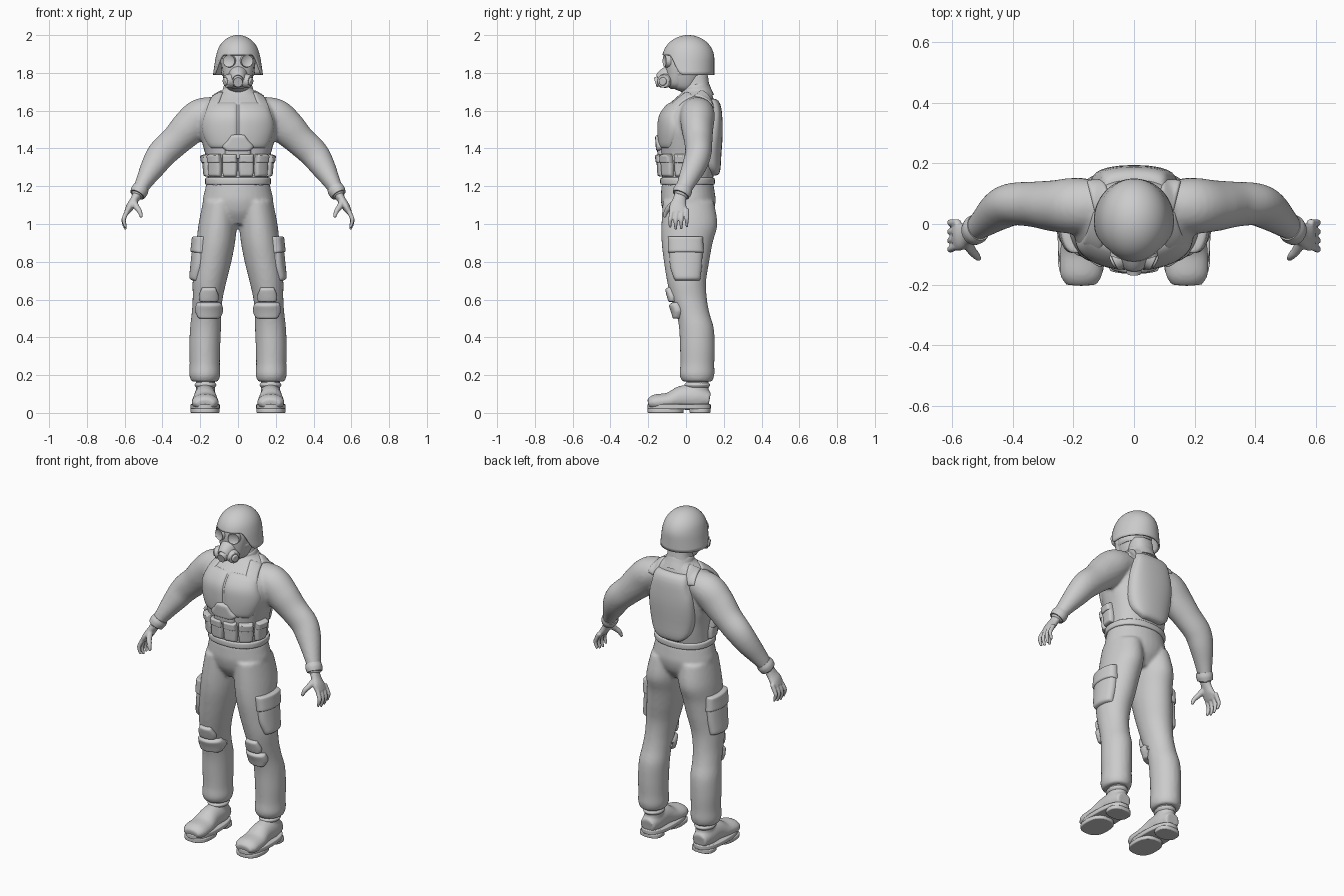
import bpy, bmesh, math
from mathutils import Vector, Matrix
from mathutils.bvhtree import BVHTree

if "Cube" in bpy.data.objects:
    bpy.data.objects.remove(bpy.data.objects["Cube"])

grey = bpy.data.materials.new("plain_grey")
grey.use_nodes = True
grey.diffuse_color = (.6, .6, .6, 1)
grey.node_tree.nodes["Principled BSDF"].inputs["Base Color"].default_value = grey.diffuse_color
X, Z = Vector((1, 0, 0)), Vector((0, 0, 1))


def sample(rows, t):
    """Smooth interpolation through rows of numbers, t from 0 to 1."""
    s = t * (len(rows) - 1)
    i = min(int(s), len(rows) - 2)
    f = s - i
    p0, p1, p2, p3 = (rows[max(0, min(len(rows) - 1, i + k))] for k in (-1, 0, 1, 2))
    return [b + f / 2 * (c - a + f * (2 * a - 5 * b + 4 * c - d + f * (3 * (b - c) + d - a)))
            for a, b, c, d in zip(p0, p1, p2, p3)]


def loft(bm, rows, flat=False, power=1, sides=32, steps=5):
    """Closed tube through rows of (x, y, z, side radius, depth radius)."""
    count = steps * (len(rows) - 1) if steps > 1 else len(rows) - 1
    pts = [sample(rows, k / count) for k in range(count + 1)]
    rings = []
    for k, p in enumerate(pts):
        t = Vector(pts[min(k + 1, count)][:3]) - Vector(pts[max(k - 1, 0)][:3])
        t = Z if flat else t.normalized()
        a = (X - t * X.dot(t)).normalized()
        b = t.cross(a)
        ring = []
        for j in range(sides):
            q = math.tau * j / sides
            c, s = math.cos(q), math.sin(q)
            c, s = math.copysign(abs(c) ** power, c), math.copysign(abs(s) ** power, s)
            ring.append(bm.verts.new(Vector(p[:3]) + a * c * p[3] + b * s * p[4]))
        rings.append(ring)
    for r0, r1 in zip(rings, rings[1:]):
        for j in range(sides):
            bm.faces.new((r0[j], r0[j - 1], r1[j - 1], r1[j]))
    bm.faces.new(rings[0])
    bm.faces.new(rings[-1])


def finish(name, bm, mirror=False, voxel=0, smooth=4, bevel=0):
    bmesh.ops.recalc_face_normals(bm, faces=bm.faces)
    mesh = bpy.data.meshes.new(name)
    bm.to_mesh(mesh)
    bm.free()
    ob = bpy.data.objects.new(name, mesh)
    bpy.context.collection.objects.link(ob)
    mesh.materials.append(grey)
    if bevel:
        m = ob.modifiers.new("bevel", "BEVEL")
        m.width, m.segments = bevel, 3
    if mirror:
        m = ob.modifiers.new("mirror", "MIRROR")
        m.use_mirror_merge = False
    if voxel:
        m = ob.modifiers.new("merge", "REMESH")
        m.mode, m.voxel_size, m.use_smooth_shade = "VOXEL", voxel, True
        m = ob.modifiers.new("soften", "SMOOTH")
        m.factor, m.iterations = .5, smooth
    bpy.ops.object.select_all(action="DESELECT")
    ob.select_set(True)
    bpy.context.view_layer.objects.active = ob
    bpy.ops.object.shade_smooth_by_angle(angle=math.radians(40))
    return ob


def tube(name, rows, mirror=False, bevel=0, **kw):
    bm = bmesh.new()
    loft(bm, rows, **kw)
    return finish(name, bm, mirror, bevel=bevel)


def plate(name, target, centre, d, profile, h, mirror=True, n=20):
    """Padded panel laid on a surface; profile rows are (up, near side, far side)."""
    tree = BVHTree.FromObject(target, bpy.context.evaluated_depsgraph_get())
    d = Vector(d).normalized()
    u = Z.cross(d).normalized()
    v = d.cross(u)
    bm = bmesh.new()
    grid = []
    for i in range(n + 1):
        a = math.sin(math.pi * (i / n - .5))
        up, near, far = sample(profile, (a + 1) / 2)
        row = []
        for j in range(n + 1):
            b = math.sin(math.pi * (j / n - .5))
            p = Vector(centre) + v * up + u * (near + (far - near) * (b + 1) / 2)
            hit, normal = tree.ray_cast(p + d, -d)[:2]
            if hit is None:
                hit, normal = tree.find_nearest(p)[:2]
            lift = h * (1 - abs(a) ** 10) * (1 - abs(b) ** 10) - .004
            row.append(bm.verts.new(hit + normal * lift))
        grid.append(row)
    for r0, r1 in zip(grid, grid[1:]):
        for j in range(n):
            bm.faces.new((r0[j], r0[j + 1], r1[j + 1], r1[j]))
    return finish(name, bm, mirror)


def disc(bm, centre, axis, radius, depth, tip):
    turn = Vector(axis).to_track_quat("Z", "Y").to_matrix().to_4x4()
    bmesh.ops.create_cone(bm, cap_ends=True, segments=28, radius1=radius, radius2=tip,
                          depth=depth, matrix=Matrix.Translation(centre) @ turn)


# Shirt: torso, neck and sleeves merged into one soft surface
bm = bmesh.new()
loft(bm, [(0, .005, 1.2, .16, .13), (0, .01, 1.28, .162, .14), (0, .01, 1.36, .172, .145),
          (0, .01, 1.43, .19, .15), (0, .01, 1.5, .205, .153), (0, .012, 1.57, .2, .148),
          (0, .03, 1.63, .175, .125), (0, .05, 1.68, .125, .09), (0, .058, 1.72, .075, .068),
          (0, .05, 1.8, .065, .065)], flat=True, power=.85)
for s in (1, -1):
    loft(bm, [(s * x, y, z, a, b) for x, y, z, a, b in (
        (.1, .06, 1.61, .065, .08), (.19, .06, 1.575, .093, .092), (.26, .06, 1.51, .095, .085),
        (.33, .065, 1.44, .082, .075), (.4, .065, 1.375, .078, .07), (.445, .045, 1.31, .068, .065),
        (.49, .01, 1.235, .049, .052), (.52, -.015, 1.18, .037, .042), (.535, -.03, 1.145, .034, .04))])
shirt = finish("shirt", bm, voxel=.01)

# Trousers: hips and legs merged
bm = bmesh.new()
loft(bm, [(0, .01, 1, .1, .09), (0, .012, 1.06, .17, .13), (0, .012, 1.12, .187, .145),
          (0, .01, 1.17, .178, .142), (0, .008, 1.22, .166, .136)], flat=True)
for s in (1, -1):
    loft(bm, [(s * x, y, z, a, b) for x, y, z, a, b in (
        (.095, .012, 1.12, .09, .135), (.107, .018, 1, .102, .148), (.118, .006, .9, .102, .135),
        (.133, .003, .8, .098, .12), (.15, .003, .7, .09, .104), (.16, .015, .61, .08, .095),
        (.167, .036, .53, .078, .088), (.172, .055, .45, .082, .092), (.176, .06, .35, .082, .092),
        (.176, .06, .26, .08, .09), (.176, .058, .2, .082, .092), (.176, .06, .165, .07, .078))], flat=True)
trousers = finish("trousers", bm, voxel=.01)

# Hands with curled fingers and thumb
bm = bmesh.new()
loft(bm, [(.53, -.027, 1.16, .026, .032), (.55, -.035, 1.125, .022, .036),
          (.572, -.042, 1.09, .021, .046), (.59, -.042, 1.06, .014, .044)])
for i in range(4):
    y, drop = -.08 + .028 * i, .01 * abs(i - 1.3)
    loft(bm, [(.58, y * .9, 1.08, .013, .013), (.6, y, 1.04, .012, .012),
              (.605, y * 1.05, 1.005 + drop, .011, .011), (.594, y * 1.05, .968 + drop, .007, .007)], sides=12)
loft(bm, [(.555, -.05, 1.12, .02, .02), (.537, -.085, 1.09, .016, .016),
          (.52, -.105, 1.065, .013, .013), (.511, -.115, 1.035, .008, .008)], sides=12)
finish("hands", bm, mirror=True, voxel=.005, smooth=2)
tube("glove_cuffs", [(.512, -.01, 1.193, .042, .046), (.522, -.018, 1.175, .046, .05),
                     (.533, -.027, 1.155, .041, .046)], mirror=True)

# Boots
bm = bmesh.new()
loft(bm, [(.174, .125, .07, .045, .04), (.174, .06, .08, .058, .066), (.174, -.02, .08, .06, .064),
          (.174, -.09, .062, .07, .046), (.174, -.165, .055, .07, .042), (.174, -.2, .048, .05, .024)])
loft(bm, [(.172, .055, .05, .055, .068), (.172, .06, .12, .05, .06), (.172, .062, .2, .052, .06)], flat=True)
finish("boots", bm, mirror=True, voxel=.008)
for name, y, low, top, wide, deep in (("soles", -.036, .02, .046, .078, .168),
                                      ("toe_treads", -.108, 0, .024, .077, .096),
                                      ("heels", .074, 0, .024, .068, .056)):
    tube(name, [(.174, y, low, wide, deep), (.174, y, top, wide, deep)], mirror=True,
         flat=True, power=.8, steps=1, bevel=.005)
tube("boot_tops", [(.172, .06, .135, .05, .06), (.172, .06, .148, .058, .068),
                   (.172, .06, .16, .05, .06)], mirror=True, flat=True)

# Body armour
front, back = (0, -1, 0), (0, 1, 0)
plate("chest_plates", shirt, (0, 0, 0), front,
      [(1.4, .002, .15), (1.46, .002, .183), (1.52, .002, .196), (1.58, .002, .18), (1.645, .002, .155)], .014)
plate("back_plate", shirt, (0, 0, 0), back,
      [(1.255, -.06, .06), (1.3, -.115, .115), (1.38, -.14, .14), (1.48, -.145, .145),
       (1.58, -.13, .13), (1.665, -.1, .1)], .036, mirror=False)
plate("shoulder_straps", shirt, (.125, -.03, 1.65), (.15, -.5, .8),
      [(-.07, -.035, .035), (0, -.035, .03), (.07, -.035, .03)], .012)
plate("rear_straps", shirt, (.115, .1, 1.65), (.15, .6, .7),
      [(-.06, -.03, .03), (0, -.03, .03), (.06, -.03, .03)], .012)
plate("buckle_pouch", shirt, (0, 0, 0), front,
      [(1.385, -.06, .06), (1.41, -.085, .085), (1.44, -.06, .06), (1.475, -.035, .035)], .026, mirror=False)
plate("buckle_bar", shirt, (0, 0, 0), front, [(1.345, -.07, .07), (1.395, -.07, .07)], .02, mirror=False)

# Belt and ammunition pouches
tube("belt", [(0, .008, 1.208, .168, .138), (0, .008, 1.214, .174, .144), (0, .008, 1.238, .174, .144),
              (0, .008, 1.245, .168, .138)], flat=True, power=.9)
for name, spot, way in (("inner_pouches", (.042, 0, 0), front), ("outer_pouches", (.115, -.09, 0), (.55, -.8, 0)),
                        ("side_pouches", (.16, -.02, 0), (.95, -.3, 0))):
    plate(name, shirt, spot, way, [(1.25, -.036, .036), (1.3, -.04, .04), (1.345, -.038, .038)], .028)
    plate(name + "_flaps", shirt, spot, way, [(1.325, -.039, .039), (1.37, -.039, .039)], .034)

# Cargo pockets and knee pads
plate("cargo_pockets", trousers, (0, 0, 0), (1, 0, 0), [(.7, -.06, .075), (.78, -.085, .085), (.88, -.09, .09)], .024)
plate("pocket_flaps", trousers, (0, 0, 0), (1, 0, 0), [(.845, -.094, .094), (.935, -.096, .09)], .032)
plate("upper_knee_pads", trousers, (.155, 0, 0), front,
      [(.59, -.045, .045), (.62, -.05, .05), (.665, -.035, .035)], .024)
plate("lower_knee_pads", trousers, (.155, 0, 0), front,
      [(.5, -.05, .05), (.54, -.068, .068), (.585, -.062, .062)], .03)

# Head, collar and breathing mask
tube("head", [(0, .01, 1.7, .03, .035), (0, -.005, 1.725, .06, .07), (0, -.005, 1.78, .08, .095),
              (0, .005, 1.85, .092, .108), (0, .01, 1.91, .09, .105), (0, .01, 1.96, .05, .06)], flat=True)
tube("collar", [(0, .065, 1.665, .1, .085), (0, .057, 1.7, .084, .078), (0, .05, 1.735, .074, .07),
                (0, .049, 1.738, .06, .055)])
tube("mask_shell", [(0, -.04, 1.715, .035, .04), (0, -.05, 1.74, .062, .056), (0, -.05, 1.79, .077, .058),
                    (0, -.045, 1.85, .085, .066), (0, -.04, 1.9, .08, .066)], flat=True)
tube("mask_snout", [(0, -.08, 1.785, .052, .058), (0, -.115, 1.77, .044, .05), (0, -.14, 1.757, .034, .038),
                    (0, -.146, 1.755, .025, .028), (0, -.163, 1.75, .024, .026)])
bm = bmesh.new()
disc(bm, (.045, -.102, 1.863), (.3, -1, 0), .036, .026, .032)
for f in bmesh.ops.inset_individual(bm, faces=[f for f in bm.faces if len(f.verts) > 4], thickness=.008, depth=-.006)["faces"]:
    f.smooth = True
finish("goggle_rims", bm, mirror=True)
bm = bmesh.new()
disc(bm, (.05, -.115, 1.757), (1, -.45, -.1), .038, .034, .034)
disc(bm, (.065, -.122, 1.755), (1, -.45, -.1), .024, .02, .02)
finish("mask_filters", bm, mirror=True, bevel=.004)
tube("mask_straps", [(0, .0, 1.785, .083, .095), (0, .0, 1.8, .089, .1), (0, .0, 1.815, .086, .1)], flat=True)

# Helmet: dome whose rim is high over the face and drops over the ears
bm = bmesh.new()
rings, around = 18, 64
apex = bm.verts.new((0, .012, 2))
last = None
for i in range(1, rings + 1):
    ring = []
    for j in range(around):
        q = math.tau * j / around
        c, s = math.cos(q), math.sin(q)
        blend = max(0, min(1, (s + .75) / .55))
        drop = .105 + .105 * blend * blend * (3 - 2 * blend)
        depth = drop * (1 - math.cos(math.pi / 2 * i / rings))
        r = math.sqrt(max(0, 1 - (1 - min(depth / .125, 1)) ** 2))
        flare = 1 + .13 * max(0, depth - .1) / .1
        ring.append(bm.verts.new((c * r * .116 * flare, .012 + s * r * .138 * (flare if s < 0 else 1), 2 - depth)))
    for j in range(around):
        if last:
            bm.faces.new((last[j - 1], last[j], ring[j], ring[j - 1]))
        else:
            bm.faces.new((apex, ring[j], ring[j - 1]))
    last = ring
helmet = finish("helmet", bm)
m = helmet.modifiers.new("thickness", "SOLIDIFY")
m.thickness, m.offset = .01, -1
